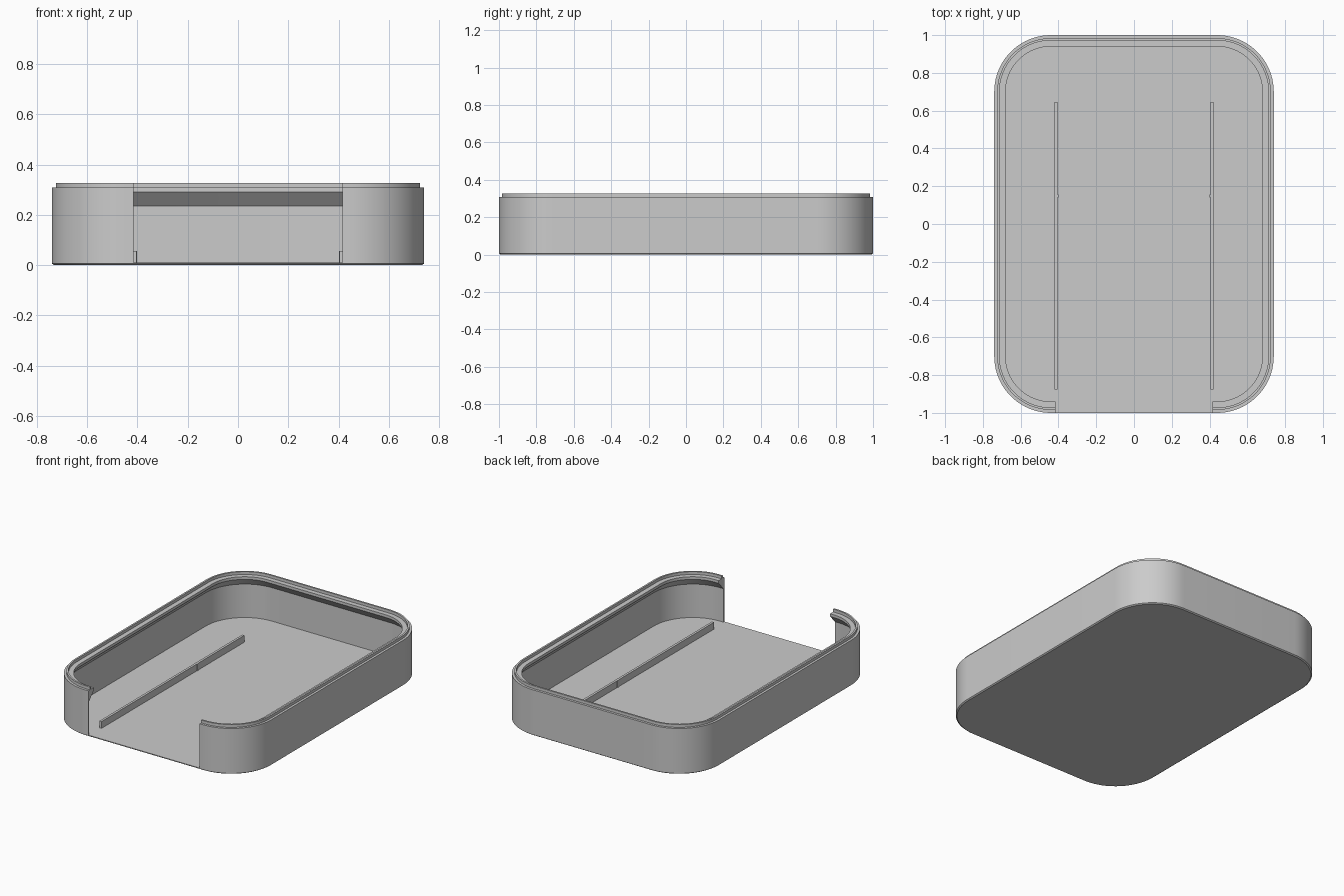
import bpy, bmesh, math

if "Cube" in bpy.data.objects:
    bpy.data.objects.remove(bpy.data.objects["Cube"])

HALF_X, HALF_Y, RADIUS, STEPS = 0.74, 1.0, 0.3, 20
OPENING = 0.415
FLOOR_TOP = 0.01

grey = bpy.data.materials.new("plain grey")
grey.use_nodes = True
colour = (0.6, 0.6, 0.6, 1)
grey.diffuse_color = colour
grey.node_tree.nodes["Principled BSDF"].inputs["Base Color"].default_value = colour


def outline(inset, z, gap=False):
    """Rounded rectangle, clockwise from the front; gap leaves the front opening."""
    points = []
    corners = [(-1, -1, 270), (-1, 1, 180), (1, 1, 90), (1, -1, 0)]
    for sx, sy, start in corners:
        for i in range(STEPS + 1):
            a = math.radians(start - 90 * i / STEPS)
            r = RADIUS - inset
            points.append((sx * (HALF_X - RADIUS) + r * math.cos(a),
                           sy * (HALF_Y - RADIUS) + r * math.sin(a), z))
    if gap:
        y = inset - HALF_Y
        points = [(-OPENING, y, z)] + points + [(OPENING, y, z)]
    return points


def finish(name, bm):
    bmesh.ops.recalc_face_normals(bm, faces=bm.faces)
    mesh = bpy.data.meshes.new(name)
    bm.to_mesh(mesh)
    bm.free()
    obj = bpy.data.objects.new(name, mesh)
    bpy.context.collection.objects.link(obj)
    mesh.materials.append(grey)
    bpy.ops.object.select_all(action="DESELECT")
    obj.select_set(True)
    bpy.context.view_layer.objects.active = obj
    bpy.ops.object.shade_smooth_by_angle(angle=math.radians(30))
    return obj


def bridge(bm, a, b, closed):
    count = len(a)
    for i in range(count if closed else count - 1):
        j = (i + 1) % count
        bm.faces.new((a[i], a[j], b[j], b[i]))


# Floor plate with a small chamfer under its edge
bm = bmesh.new()
rings = [[bm.verts.new(p) for p in outline(inset, z)]
         for inset, z in [(0.008, 0), (0, 0.006), (0, FLOOR_TOP)]]
for lower, upper in zip(rings, rings[1:]):
    bridge(bm, lower, upper, True)
bm.faces.new(rings[0])
bm.faces.new(rings[-1])
finish("floor", bm)

# Wall swept around the floor: thin side, raised lip, inner ledge, sloped underside
profile = [(0, FLOOR_TOP), (0, 0.308), (0.016, 0.308), (0.016, 0.327),
           (0.028, 0.327), (0.028, 0.308), (0.06, 0.308), (0.06, 0.29),
           (0.01, 0.235), (0.01, FLOOR_TOP)]
bm = bmesh.new()
rings = [[bm.verts.new(p) for p in outline(inset, z, True)] for inset, z in profile]
for i, ring in enumerate(rings):
    bridge(bm, ring, rings[(i + 1) % len(rings)], False)
for end in (0, -1):
    bm.faces.new([ring[end] for ring in rings])
finish("wall", bm)


def box(name, x, y, z):
    bm = bmesh.new()
    bmesh.ops.create_cube(bm, size=1)
    for v in bm.verts:
        v.co = [(lo + hi) / 2 + c * (hi - lo) for c, (lo, hi) in zip(v.co, (x, y, z))]
    return finish(name, bm)


# Guide rails on the floor, each with a tiny rib on its inner side
for name, s in (("left", 1), ("right", -1)):
    def span(a, b):
        return sorted((s * a, s * b))
    box(name + "_rail", span(0.404, 0.42), (-0.875, 0.645), (FLOOR_TOP, 0.056))
    box(name + "_rail_rib", span(0.401, 0.406), (0.14, 0.155), (FLOOR_TOP, 0.056))
